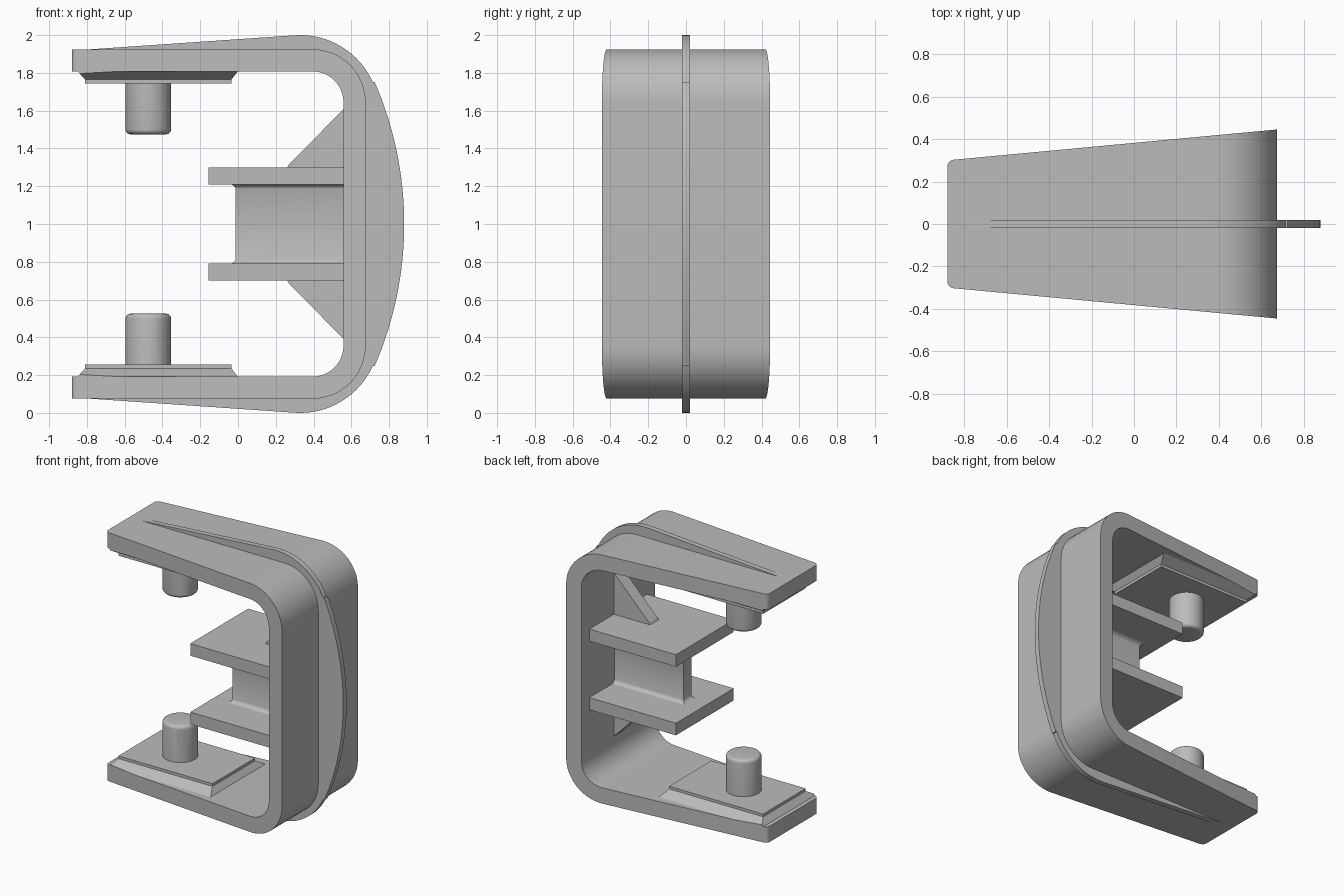
import bpy, bmesh, math
from mathutils import Vector

old = bpy.data.objects.get("Cube")
if old:
    bpy.data.objects.remove(old, do_unlink=True)

grey = bpy.data.materials.new("light_grey")
grey.use_nodes = True
grey.diffuse_color = (0.5, 0.5, 0.5, 1)
grey.node_tree.nodes["Principled BSDF"].inputs["Base Color"].default_value = (0.5, 0.5, 0.5, 1)

MID = 1.0  # height of the mirror plane


def finish(name, bm):
    """Turn a bmesh into a named, coloured object."""
    bmesh.ops.recalc_face_normals(bm, faces=bm.faces[:])
    mesh = bpy.data.meshes.new(name)
    bm.to_mesh(mesh)
    bm.free()
    mesh.materials.append(grey)
    ob = bpy.data.objects.new(name, mesh)
    bpy.context.collection.objects.link(ob)
    return ob


def smooth(ob):
    bpy.ops.object.select_all(action='DESELECT')
    ob.select_set(True)
    bpy.context.view_layer.objects.active = ob
    bpy.ops.object.shade_smooth_by_angle(angle=math.radians(30))


def arc(cx, cz, r, a0, a1, n):
    angles = [math.radians(a0 + (a1 - a0) * i / n) for i in range(n + 1)]
    return [(cx + r * math.cos(a), cz + r * math.sin(a)) for a in angles]


def mirrored(path):
    """Continue an upper half path with its reflection below the middle."""
    return path + [(x, -z) for x, z in reversed(path)]


def strip(name, outer, inner, half):
    """Solid band between two matching x-z paths; half(x) is its half depth."""
    bm = bmesh.new()
    rows = [[bm.verts.new((x, s * half(x), MID + z))
             for (x, z), s in ((o, -1), (i, -1), (i, 1), (o, 1))]
            for o, i in zip(outer, inner)]
    for a, b in zip(rows, rows[1:]):
        for k in range(4):
            bm.faces.new((a[k], a[k - 1], b[k - 1], b[k]))
    bm.faces.new(rows[0])
    bm.faces.new(rows[-1])
    return finish(name, bm)


def stack(layers):
    """Rectangles (x0, x1, half depth, z) joined into one solid."""
    bm = bmesh.new()
    rings = [[bm.verts.new(p) for p in ((x0, -w, z), (x1, -w, z), (x1, w, z), (x0, w, z))]
             for x0, x1, w, z in layers]
    for a, b in zip(rings, rings[1:]):
        for k in range(4):
            bm.faces.new((a[k - 1], a[k], b[k], b[k - 1]))
    bm.faces.new(rings[0])
    bm.faces.new(rings[-1])
    return bm


# C-shaped frame, tapering towards rounded open ends
END, R = -0.88, 0.03
SLOPE = 0.0935


def frame_half(x):
    d = min(x - END, R)
    return 0.30 + SLOPE * (x - END) - (R - math.sqrt(max(R * R - (R - d) ** 2, 0)))


ends = [END + R * (1 - math.cos(math.radians(a))) for a in range(0, 91, 15)]
outer = [(x, 0.925) for x in ends] + arc(0.395, 0.645, 0.28, 90, 0, 16)
inner = [(x, 0.808) for x in ends] + arc(0.395, 0.645, 0.163, 90, 0, 16)
smooth(strip("frame", mirrored(outer), mirrored(inner), frame_half))

# Thin rib around the outside of the frame
rib_out = [(-0.78, 0.925)] + arc(0.33, 0.58, 0.42, 93.5, 24, 16)
rib_in = [(-0.78, 0.87)] + arc(0.395, 0.645, 0.22, 90, 24, 16)
bow = arc(-1.005, 0, 1.885, 23.5, 0.4, 16)
rib_out += bow
rib_in += [(0.615, z * 0.85) for x, z in bow]
smooth(strip("outer_rib", mirrored(rib_out), mirrored(rib_in), lambda x: 0.02))

# Web between the shelves, flared where it meets them
flare = [(0.21, 0.024), (0.203, 0.012), (0.196, 0.004), (0.186, 0.0)]
levels = [(-z, g) for z, g in flare] + [(z, g) for z, g in reversed(flare)]
smooth(finish("web", stack([(-0.012 - g, 0.6, 0.045 + g, MID + z) for z, g in levels])))

for side, s in (("upper", 1), ("lower", -1)):
    def h(z):
        return MID + s * z

    # Shelf
    finish(side + "_shelf", stack([(-0.155, 0.6, 0.34, h(0.21)), (-0.155, 0.6, 0.34, h(0.30))]))

    # Triangular gusset bracing the shelf against the frame
    bm = bmesh.new()
    tri = [bm.verts.new((x, -0.05, h(z)))
           for x, z in ((0.255, 0.29), (0.6, 0.29), (0.6, 0.65), (0.27, 0.315))]
    face = bm.faces.new(tri)
    ext = bmesh.ops.extrude_face_region(bm, geom=[face])
    bmesh.ops.translate(bm, vec=(0, 0.1, 0),
                        verts=[v for v in ext["geom"] if isinstance(v, bmesh.types.BMVert)])
    finish(side + "_gusset", bm)

    # Pad with sloping sides, trimmed flush with the frame
    bm = stack([(-0.855, 0.005, 0.335, h(0.815)), (-0.81, -0.035, 0.25, h(0.765)),
                (-0.81, -0.035, 0.25, h(0.745))])
    for t in (-1, 1):
        bmesh.ops.bisect_plane(bm, geom=bm.verts[:] + bm.edges[:] + bm.faces[:],
                               plane_co=Vector((END, t * 0.30, 0)),
                               plane_no=Vector((-SLOPE, t, 0)), clear_outer=True)
        bmesh.ops.holes_fill(bm, edges=[e for e in bm.edges if e.is_boundary])
    finish(side + "_pad", bm)

    # Peg with a rounded tip
    bm = bmesh.new()
    bmesh.ops.create_cone(bm, cap_ends=True, segments=48, radius1=0.12, radius2=0.12, depth=0.28)
    bmesh.ops.translate(bm, verts=bm.verts[:], vec=(-0.475, 0, h(0.615)))
    rim = [e for e in bm.edges if all(abs(v.co.z - h(0.475)) < 0.001 for v in e.verts)]
    bmesh.ops.bevel(bm, geom=rim, offset=0.025, segments=5, profile=0.5, affect='EDGES')
    peg = finish(side + "_peg", bm)

    # Round notch across the peg
    bm = bmesh.new()
    bmesh.ops.create_cone(bm, cap_ends=True, segments=48, radius1=0.074, radius2=0.074, depth=0.5)
    for v in bm.verts:
        x, y, z = v.co
        v.co = (x - 0.35, z, y + h(0.57))
    cutter = finish("notch_cutter", bm)
    cutter.hide_render = True
    cut = peg.modifiers.new("notch", 'BOOLEAN')
    cut.operation = 'DIFFERENCE'
    cut.solver = 'EXACT'
    cut.object = cutter
    bpy.context.view_layer.objects.active = peg
    bpy.ops.object.modifier_apply(modifier=cut.name)
    bpy.data.objects.remove(cutter, do_unlink=True)
    smooth(peg)
